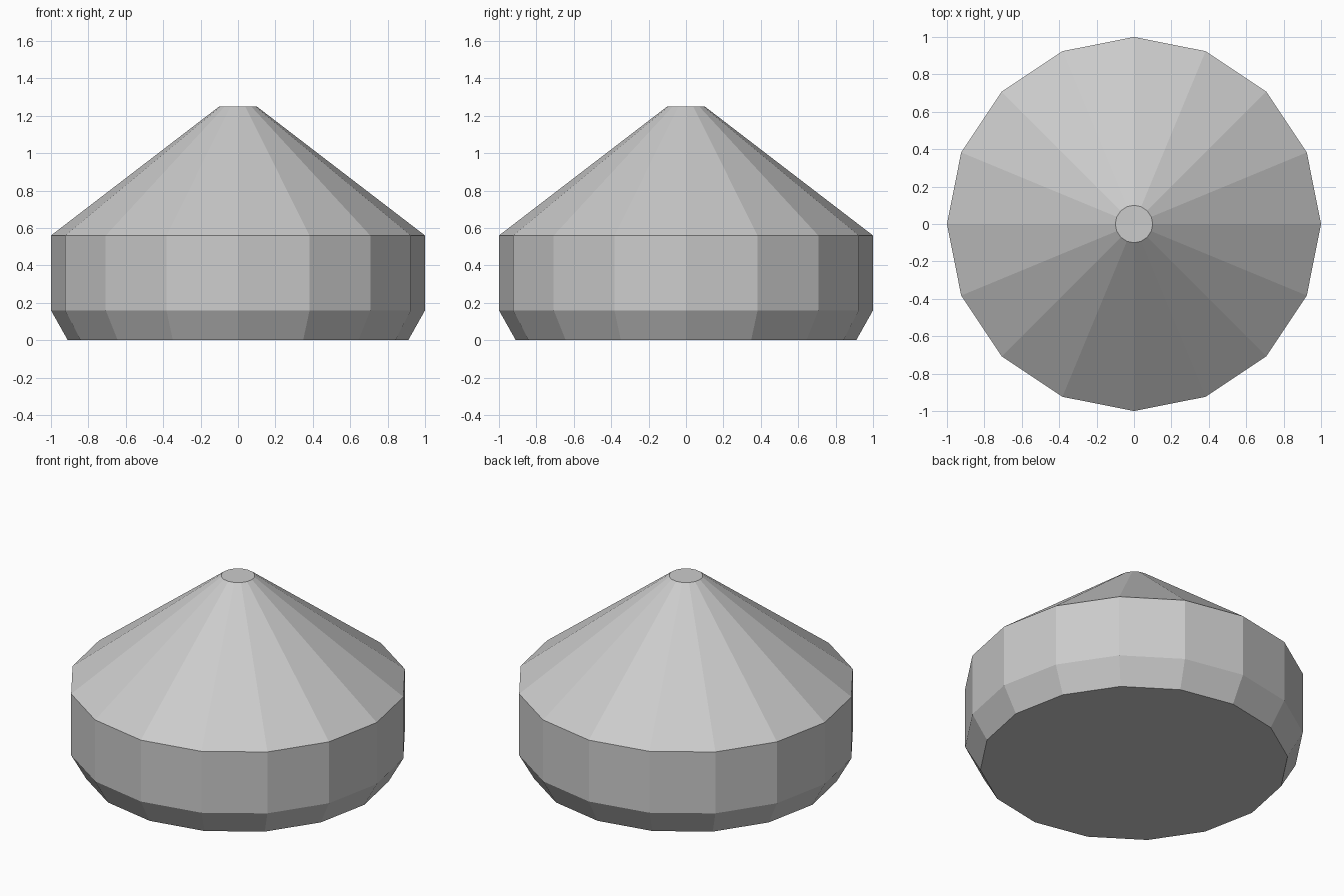
import bpy
import bmesh
from math import cos, sin, tau

if "Cube" in bpy.data.objects:
    bpy.data.objects.remove(bpy.data.objects["Cube"], do_unlink=True)

SIDES = 16
# Radius and height of each ring, from the base up
PROFILE = [(0.91, 0.0), (1.0, 0.16), (1.0, 0.56), (0.1, 1.25)]


def make_material(name, colour):
    mat = bpy.data.materials.new(name)
    mat.use_nodes = True
    mat.diffuse_color = colour
    mat.node_tree.nodes["Principled BSDF"].inputs["Base Color"].default_value = colour
    return mat


# Faceted body: chamfered base, upright wall, sloping top and flat caps
bm = bmesh.new()
rings = [[bm.verts.new((r * cos(tau * i / SIDES), r * sin(tau * i / SIDES), z))
          for i in range(SIDES)] for r, z in PROFILE]
for low, high in zip(rings, rings[1:]):
    for i in range(SIDES):
        j = (i + 1) % SIDES
        bm.faces.new((low[i], low[j], high[j], high[i]))
bm.faces.new(rings[0][::-1])
bm.faces.new(rings[-1])

mesh = bpy.data.meshes.new("faceted_body")
bm.to_mesh(mesh)
bm.free()
mesh.materials.append(make_material("light grey", (0.6, 0.6, 0.6, 1.0)))
body = bpy.data.objects.new("faceted_body", mesh)
bpy.context.collection.objects.link(body)
